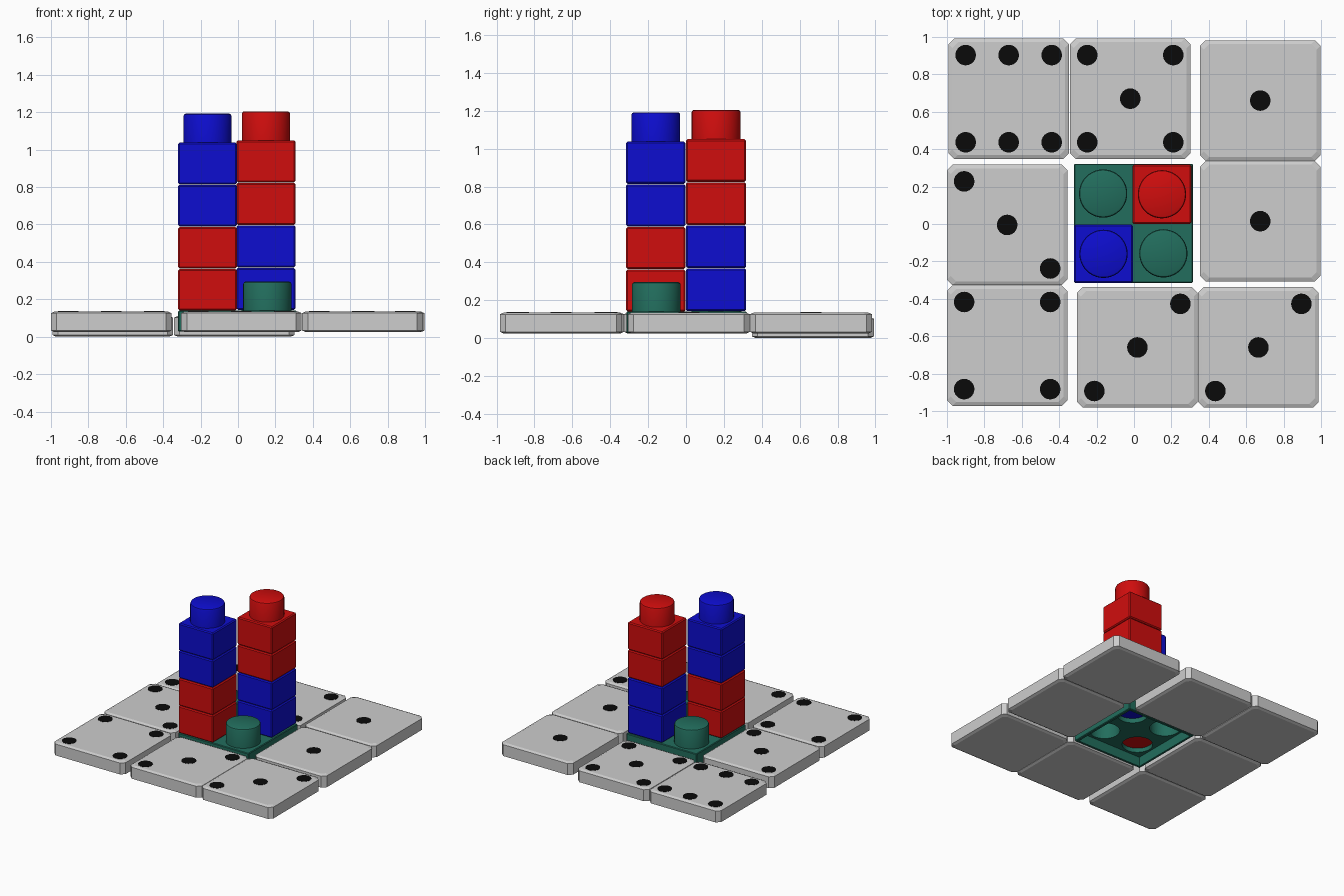
import bpy, bmesh, math
from mathutils import Matrix, Vector

if "Cube" in bpy.data.objects:
    bpy.data.objects.remove(bpy.data.objects["Cube"])


def material(name, rgb):
    m = bpy.data.materials.new(name)
    m.diffuse_color = (*rgb, 1)
    m.use_nodes = True
    m.node_tree.nodes["Principled BSDF"].inputs["Base Color"].default_value = m.diffuse_color
    return m


GREY = material("light_grey", (0.61, 0.61, 0.61))
BLACK = material("black", (0.003, 0.003, 0.003))
RED = material("red", (0.63, 0.004, 0.004))
BLUE = material("blue", (0.004, 0.004, 0.63))
GREEN = material("teal_green", (0.016, 0.155, 0.11))


def finish(bm, name, mat, smooth=False):
    bmesh.ops.recalc_face_normals(bm, faces=bm.faces)
    me = bpy.data.meshes.new(name)
    bm.to_mesh(me)
    bm.free()
    me.materials.append(mat)
    ob = bpy.data.objects.new(name, me)
    bpy.context.collection.objects.link(ob)
    if smooth:
        bpy.ops.object.select_all(action='DESELECT')
        ob.select_set(True)
        bpy.context.view_layer.objects.active = ob
        bpy.ops.object.shade_smooth_by_angle(angle=math.radians(30))
    return ob


def box(name, mat, x0, x1, y0, y1, z0, z1, bevel=0.0):
    bm = bmesh.new()
    bmesh.ops.create_cube(bm, size=1)
    for v in bm.verts:
        v.co = Vector(((x0, x1)[v.co.x > 0], (y0, y1)[v.co.y > 0], (z0, z1)[v.co.z > 0]))
    if bevel:
        bmesh.ops.bevel(bm, geom=bm.edges[:], offset=bevel, segments=1, affect='EDGES')
    return finish(bm, name, mat)


def cylinder(name, mat, x, y, r, z0, z1, sides=32):
    bm = bmesh.new()
    bmesh.ops.create_cone(bm, cap_ends=True, segments=sides, radius1=r, radius2=r, depth=z1 - z0,
                          matrix=Matrix.Translation((x, y, (z0 + z1) / 2)))
    return finish(bm, name, mat)


def lathe(name, mat, x, y, profile):
    bm = bmesh.new()
    vs = [bm.verts.new((r, 0, z)) for r, z in profile]
    es = [bm.edges.new(p) for p in zip(vs, vs[1:])]
    bmesh.ops.spin(bm, geom=vs + es, cent=(0, 0, 0), axis=(0, 0, 1), angle=2 * math.pi, steps=40)
    bmesh.ops.remove_doubles(bm, verts=bm.verts, dist=1e-5)
    bmesh.ops.translate(bm, verts=bm.verts, vec=(x, y, 0))
    return finish(bm, name, mat, True)


def stud(name, mat, x, y, z0, z1):
    # hollow cup, open underneath
    lathe(name, mat, x, y, [(0, z1), (0.117, z1), (0.125, z1 - 0.004), (0.129, z1 - 0.013), (0.129, z0),
                            (0.115, z0), (0.115, z1 - 0.03), (0, z1 - 0.03)])


def tile(name, cx, cy, z0, z1):
    # octagonal slab with softened top and bottom rims
    h, c, b, d = 0.322, 0.03, 0.02, 0.009
    bm = bmesh.new()
    rings = []
    for z, s in ((z0, h - b), (z0 + d, h), (z1 - d, h), (z1, h - b)):
        k = s - c
        pts = [(s, -k), (s, k), (k, s), (-k, s), (-s, k), (-s, -k), (-k, -s), (k, -s)]
        rings.append([bm.verts.new((cx + x, cy + y, z)) for x, y in pts])
    for a, e in zip(rings, rings[1:]):
        for i in range(8):
            j = (i + 1) % 8
            bm.faces.new((a[i], a[j], e[j], e[i]))
    bm.faces.new(rings[0])
    bm.faces.new(rings[-1])
    finish(bm, name, GREY)


# Dominoes: each half is a tile with its pips
FOUR = [(-1, 1), (1, 1), (-1, -1), (1, -1)]
PIPS = {"one": [(0, 0)],
        "three_up": [(-1, -1), (0, 0), (1, 1)],
        "three_down": [(-1, 1), (0, 0), (1, -1)],
        "four": FOUR,
        "five": FOUR + [(0, 0)],
        "six": FOUR + [(0, 1), (0, -1)]}
HALVES = [("back", -0.67, 0.67, 0.0, "six"), ("back", -0.02, 0.67, 0.0, "five"),
          ("right", 0.675, 0.66, 0.024, "one"), ("right", 0.675, 0.015, 0.024, "one"),
          ("front", 0.018, -0.66, 0.024, "three_up"), ("front", 0.665, -0.66, 0.024, "three_up"),
          ("left", -0.678, -0.005, 0.024, "three_down"), ("left", -0.678, -0.65, 0.024, "four")]
for side, cx, cy, z, pips in HALVES:
    tile(f"{side}_domino_half", cx, cy, z, z + 0.111)
    for i, (px, py) in enumerate(PIPS[pips]):
        cylinder(f"{side}_domino_pip", BLACK, cx + px * 0.23, cy + py * 0.233, 0.055,
                 z + 0.108, z + 0.113, 24)

# Base plate: hollow underneath, bored through below each stud
plate = box("base_plate", GREEN, -0.32, 0.315, -0.315, 0.322, 0.027, 0.14, 0.005)
centres = [(-0.165, 0.163), (0.157, -0.157), (-0.165, -0.157), (0.147, 0.157)]
cutters = [box("plate_cutter", GREEN, -0.298, 0.293, -0.293, 0.3, -0.1, 0.105)]
cutters += [cylinder("bore_cutter", GREEN, x, y, 0.115, 0.05, 0.3, 40) for x, y in centres]
for c in cutters:
    c.hide_render = True
    c.hide_viewport = True
    m = plate.modifiers.new("hollow", 'BOOLEAN')
    m.operation = 'DIFFERENCE'
    m.solver = 'EXACT'
    m.object = c
for x, y in centres:
    stud("base_stud", GREEN, x, y, 0.125, 0.295)

# Two brick towers
TOWERS = [("front_left", -0.32, -0.006, -0.316, -0.003, 0.14, [RED, RED, BLUE, BLUE], 0.225),
          ("back_right", -0.008, 0.307, 0.0, 0.318, 0.143, [BLUE, BLUE, RED, RED], 0.2275)]
for name, x0, x1, y0, y1, z, mats, step in TOWERS:
    for i, mat in enumerate(mats):
        zb = z + i * step
        # lowest brick is a shell over the base stud, closed above it
        box(f"{name}_brick_{i + 1}", mat, x0, x1, y0, y1, max(zb, 0.14) if i else zb,
            zb + step - 0.003, 0.008)
    top = z + 4 * step
    stud(f"{name}_top_stud", mats[-1], (x0 + x1) / 2, (y0 + y1) / 2, top - 0.02, top + 0.152)
